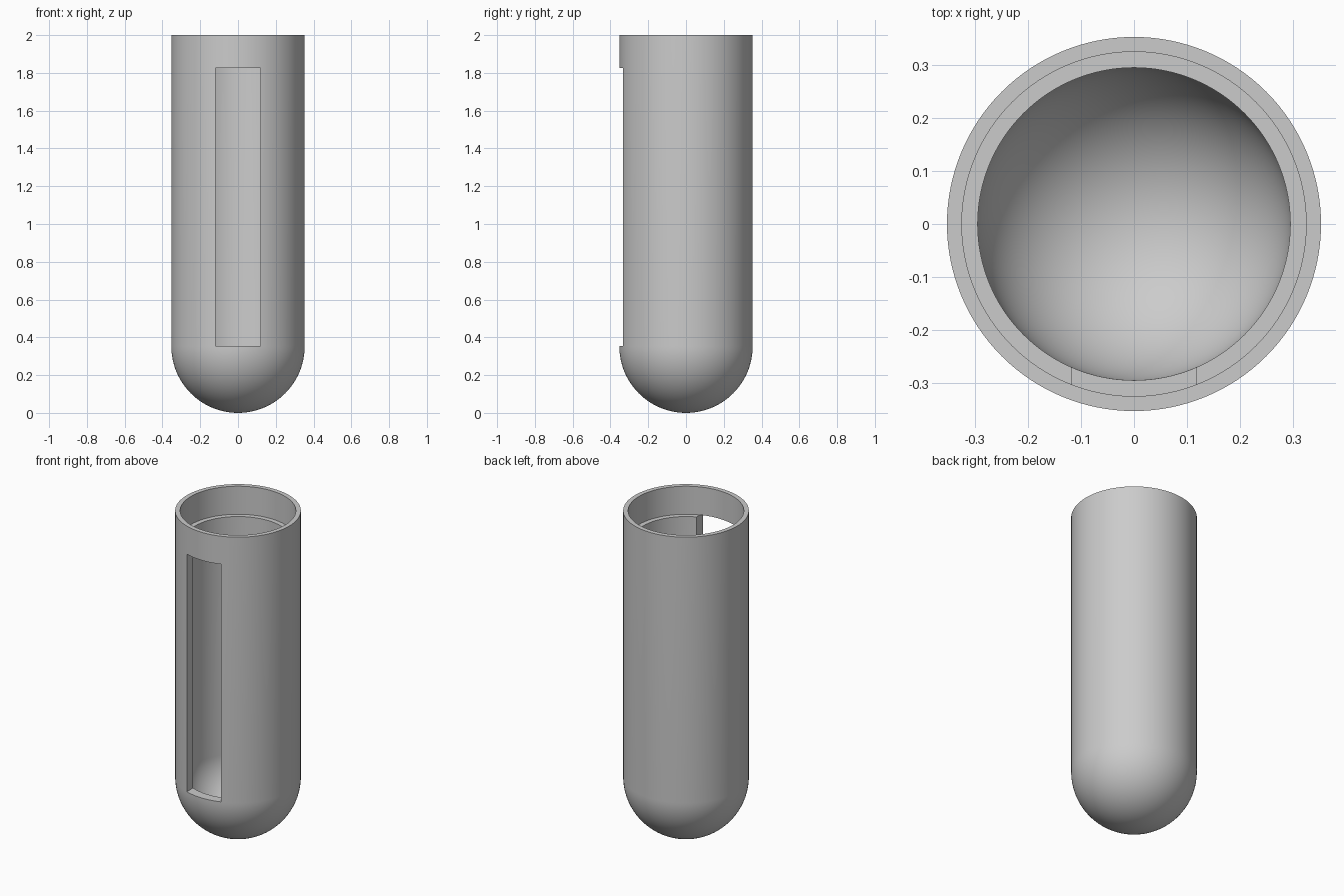
import bpy
import bmesh
from math import sin, cos, pi, radians

default_cube = bpy.data.objects.get("Cube")
if default_cube:
    bpy.data.objects.remove(default_cube, do_unlink=True)

OUTER, INNER, BORE = 0.353, 0.295, 0.325   # radii: outside, inside, mouth recess
TOP, LEDGE, BASE = 2.0, 1.826, OUTER       # heights: rim, ledge, dome centre
SLOT_WIDTH = 0.236
SEGMENTS, DOME_STEPS = 128, 32

grey = bpy.data.materials.new("grey")
grey.use_nodes = True
colour = (0.6, 0.6, 0.6, 1)
grey.diffuse_color = colour
grey.node_tree.nodes["Principled BSDF"].inputs["Base Color"].default_value = colour


def dome(radius):
    """Quarter circle from the pole up to the equator, as (radius, height)."""
    angles = [pi / 2 * i / DOME_STEPS for i in range(DOME_STEPS + 1)]
    return [(radius * sin(a), BASE - radius * cos(a)) for a in angles]


def lathe(name, profile):
    """Spin a profile that starts and ends on the axis into a closed solid."""
    bm = bmesh.new()
    verts = [bm.verts.new((r, 0, z)) for r, z in profile]
    edges = [bm.edges.new(pair) for pair in zip(verts, verts[1:])]
    bmesh.ops.spin(bm, geom=verts + edges, axis=(0, 0, 1), cent=(0, 0, 0),
                   angle=2 * pi, steps=SEGMENTS, use_merge=True)
    bmesh.ops.remove_doubles(bm, verts=bm.verts, dist=1e-5)
    bmesh.ops.recalc_face_normals(bm, faces=bm.faces)
    mesh = bpy.data.meshes.new(name)
    bm.to_mesh(mesh)
    bm.free()
    mesh.materials.append(grey)
    obj = bpy.data.objects.new(name, mesh)
    bpy.context.collection.objects.link(obj)
    return obj


# Round-bottomed tube with a stepped mouth
mouth = [(OUTER, TOP), (BORE, TOP), (BORE, LEDGE), (INNER, LEDGE)]
tube = lathe("tube_body", dome(OUTER) + mouth + dome(INNER)[::-1])

# Front window slot, from the dome's equator up to the ledge
low, high = BASE + 0.0005, LEDGE + 0.0005
bpy.ops.mesh.primitive_cube_add(size=1, location=(0, -0.3, (low + high) / 2))
cutter = bpy.context.object
cutter.name = "slot_cutter"
cutter.scale = (SLOT_WIDTH, 0.4, high - low)
cutter.data.materials.append(grey)
cutter.hide_render = True

bpy.ops.object.select_all(action="DESELECT")
bpy.context.view_layer.objects.active = tube
tube.select_set(True)
slot = tube.modifiers.new("slot", "BOOLEAN")
slot.operation = "DIFFERENCE"
slot.solver = "EXACT"
slot.object = cutter
bpy.ops.object.modifier_apply(modifier=slot.name)
bpy.data.objects.remove(cutter, do_unlink=True)

# Smooth walls with crisp rims
bpy.ops.object.shade_smooth_by_angle(angle=radians(30))
